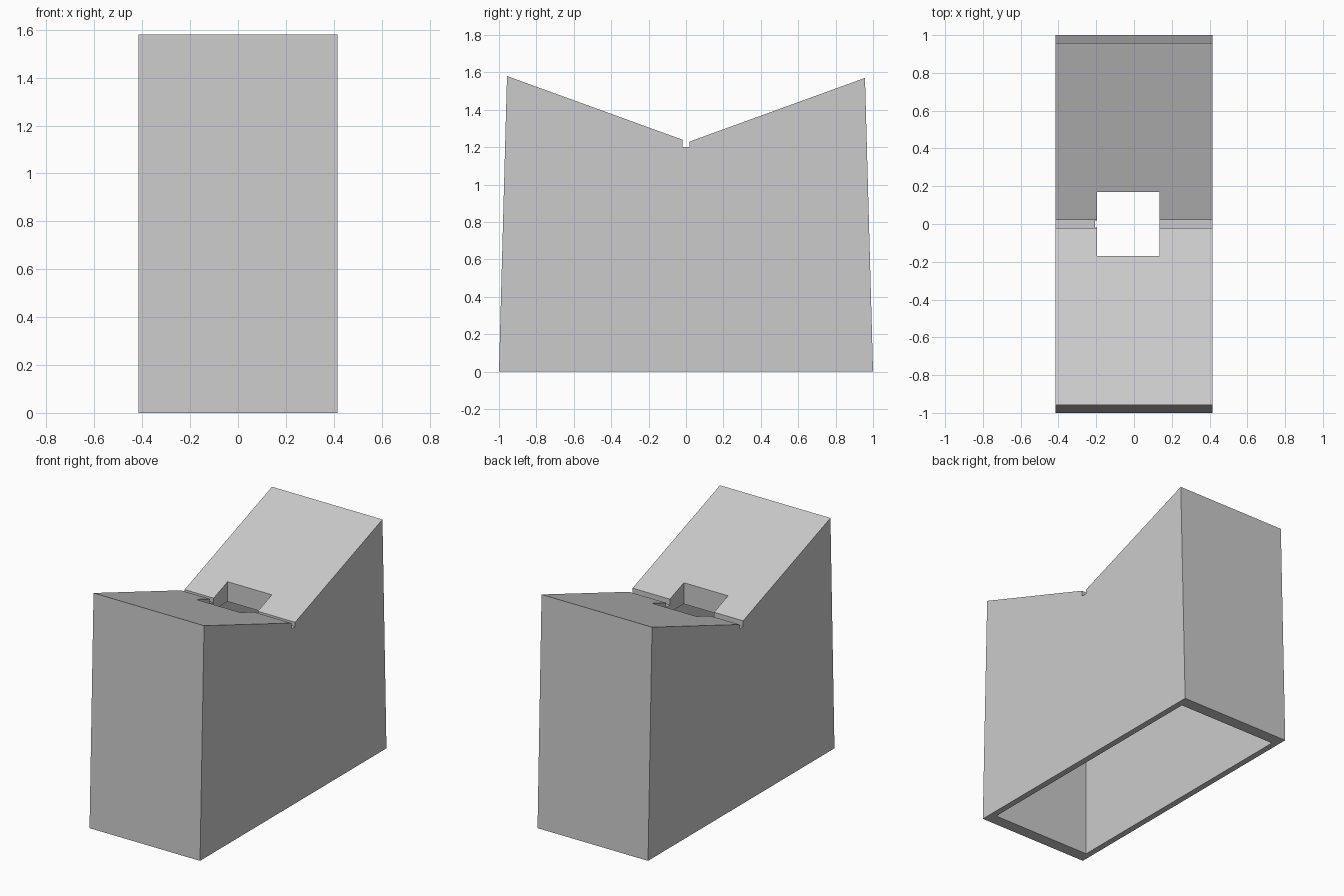
import bpy
import bmesh

old = bpy.data.objects.get("Cube")
if old:
    bpy.data.objects.remove(old, do_unlink=True)

HALF_WIDTH = 0.415
CEILING = 1.15

grey = bpy.data.materials.new("plain grey")
grey.use_nodes = True
colour = (0.6, 0.6, 0.6, 1)
grey.diffuse_color = colour
grey.node_tree.nodes["Principled BSDF"].inputs["Base Color"].default_value = colour


def prism(name, profile, x0, x1):
    """Extrude a (y, z) profile along x."""
    bm = bmesh.new()
    face = bm.faces.new([bm.verts.new((x0, y, z)) for y, z in profile])
    ext = bmesh.ops.extrude_face_region(bm, geom=[face])
    moved = [v for v in ext["geom"] if isinstance(v, bmesh.types.BMVert)]
    bmesh.ops.translate(bm, verts=moved, vec=(x1 - x0, 0, 0))
    bmesh.ops.recalc_face_normals(bm, faces=bm.faces)
    mesh = bpy.data.meshes.new(name)
    bm.to_mesh(mesh)
    bm.free()
    mesh.materials.append(grey)
    obj = bpy.data.objects.new(name, mesh)
    bpy.context.collection.objects.link(obj)
    return obj


def box(name, x0, x1, half_y, z0, z1):
    return prism(name, [(-half_y, z0), (half_y, z0), (half_y, z1), (-half_y, z1)], x0, x1)


def cut(target, cutter):
    cutter.hide_render = True
    mod = target.modifiers.new("cut", 'BOOLEAN')
    mod.operation = 'DIFFERENCE'
    mod.solver = 'EXACT'
    mod.object = cutter
    bpy.context.view_layer.objects.active = target
    bpy.ops.object.modifier_apply(modifier=mod.name)
    bpy.data.objects.remove(cutter, do_unlink=True)


# Tapered body with a V-shaped top and a narrow groove in the valley
shell = prism("valley_top_shell", [
    (-1, 0), (1, 0), (0.957, 1.57), (0.02, 1.23), (0.02, 1.2),
    (-0.02, 1.2), (-0.02, 1.24), (-0.957, 1.58)], -HALF_WIDTH, HALF_WIDTH)

# Hollow inside, open at the bottom
inner = HALF_WIDTH - 0.042
cut(shell, box("cavity_cutter", -inner, inner, 0.918, -0.1, CEILING))

# Square opening through the valley, with a small slot on one side
cut(shell, box("opening_cutter", -0.197, 0.135, 0.17, CEILING - 0.1, 1.6))
cut(shell, box("slot_cutter", -0.206, -0.15, 0.019, CEILING - 0.1, 1.6))
